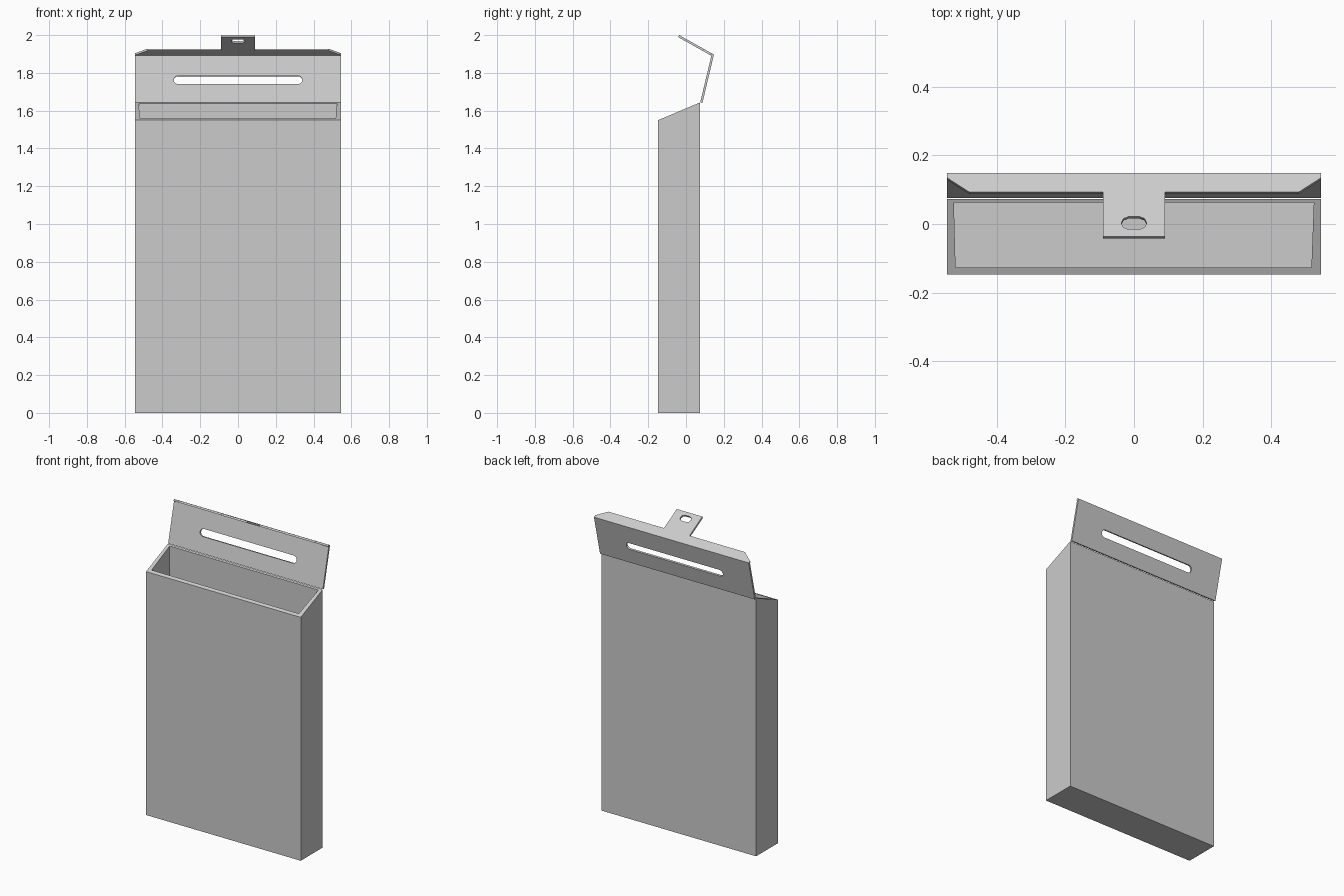
import bpy
import bmesh
from math import sin, cos, pi
from mathutils import Matrix, Vector

cube = bpy.data.objects.get("Cube")
if cube:
    bpy.data.objects.remove(cube, do_unlink=True)

grey = bpy.data.materials.new("plain grey")
grey.use_nodes = True
colour = (0.6, 0.6, 0.6, 1)
grey.diffuse_color = colour
grey.node_tree.nodes["Principled BSDF"].inputs["Base Color"].default_value = colour

HALF = 0.545                      # half width of the box
FRONT, BACK = -0.147, 0.073       # box depth
FRONT_Z, BACK_Z = 1.55, 1.643     # slanted opening


def finish(name, bm):
    bmesh.ops.recalc_face_normals(bm, faces=bm.faces)
    mesh = bpy.data.meshes.new(name)
    bm.to_mesh(mesh)
    bm.free()
    mesh.materials.append(grey)
    obj = bpy.data.objects.new(name, mesh)
    bpy.context.collection.objects.link(obj)
    return obj


def rim_z(y):
    return FRONT_Z + (y - FRONT) / (BACK - FRONT) * (BACK_Z - FRONT_Z)


def stadium(half_w, half_h, centre, steps):
    """Slot outline with rounded ends."""
    points = []
    for side in (1, -1):
        for i in range(steps + 1):
            a = -pi / 2 + pi * i / steps
            points.append((side * (half_w - half_h + half_h * cos(a)),
                           centre + side * half_h * sin(a)))
    return points


def plate(name, loops, start, end, thickness):
    """Flat sheet with holes; its outer face runs from start to end in the y-z plane."""
    bm = bmesh.new()
    for loop in loops:
        verts = [bm.verts.new((x, y, 0)) for x, y in loop]
        for a, b in zip(verts, verts[1:] + verts[:1]):
            bm.edges.new((a, b))
    bmesh.ops.triangle_fill(bm, edges=bm.edges[:], use_beauty=True)
    sheet = bmesh.ops.extrude_face_region(bm, geom=bm.faces[:])
    bmesh.ops.translate(bm, vec=(0, 0, thickness),
                        verts=[v for v in sheet["geom"] if isinstance(v, bmesh.types.BMVert)])
    along = Vector((0, end[0] - start[0], end[1] - start[1])).normalized()
    across = Vector((1, 0, 0))
    rot = Matrix((across, along, across.cross(along))).transposed().to_4x4()
    bm.transform(Matrix.Translation((0, *start)) @ rot)
    return finish(name, bm)


# Open box: outer wall, slanted rim, inner wall and floor
outer = [(-HALF, FRONT), (HALF, FRONT), (HALF, BACK), (-HALF, BACK)]
inner = [(-0.52, -0.127), (0.517, -0.127), (0.524, 0.062), (-0.525, 0.062)]
bm = bmesh.new()
rings = [[bm.verts.new((x, y, z(y))) for x, y in ring] for ring, z in (
    (outer, lambda y: 0), (outer, rim_z), (inner, rim_z), (inner, lambda y: 0.02))]
for low, high in zip(rings, rings[1:]):
    for i in range(4):
        j = (i + 1) % 4
        bm.faces.new((low[i], low[j], high[j], high[i]))
bm.faces.new(rings[0])
bm.faces.new(rings[-1])
finish("box", bm)

# Raised lid panel with a long handle slot
hinge, fold, tip = (0.087, 1.641), (0.148, 1.897), (-0.036, 2.0)
height = (Vector(fold) - Vector(hinge)).length
panel = [(-HALF, 0), (HALF, 0), (HALF, height), (-HALF, height)]
plate("lid_panel", [panel, stadium(0.34, 0.023, 0.122, 8)], hinge, fold, 0.012)

# Folded lip with cut corners and a central tab with a hole
reach = (Vector(tip) - Vector(fold)).length
right_side = [(HALF, 0), (HALF, 0.015), (0.48, 0.063), (0.09, 0.063), (0.09, reach)]
lip = right_side + [(-x, y) for x, y in reversed(right_side)]
plate("lid_lip", [lip, stadium(0.037, 0.021, 0.166, 4)], fold, tip, 0.012)
